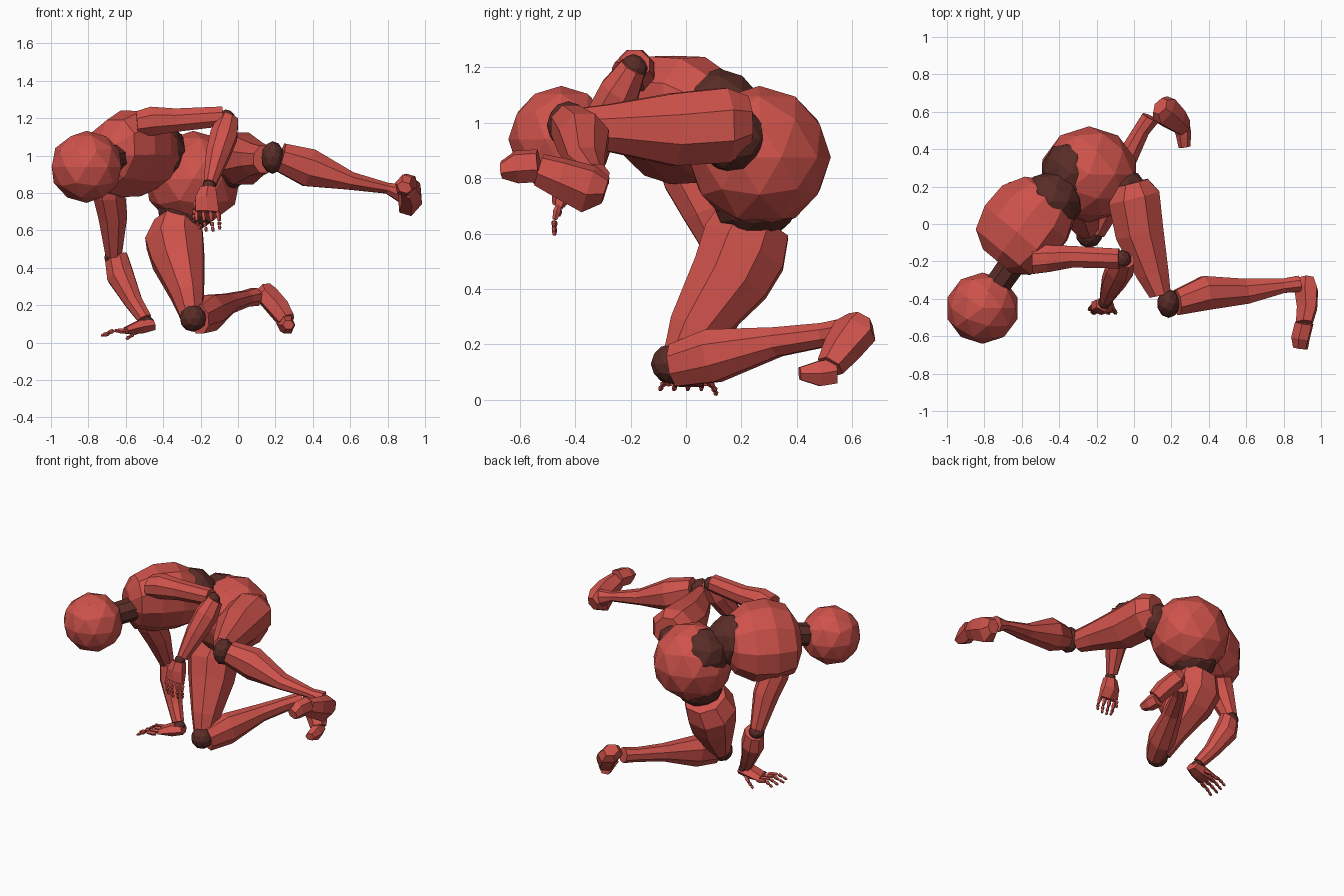
import bpy, bmesh, math
from mathutils import Vector


def material(name, col):
    m = bpy.data.materials.new(name)
    m.diffuse_color = (*col, 1)
    return m


RED = material("red_shell", (0.62, 0.085, 0.07))
DARK = material("dark_joint", (0.1, 0.025, 0.02))


def finish(name, bm, mat):
    bmesh.ops.recalc_face_normals(bm, faces=bm.faces)
    me = bpy.data.meshes.new(name)
    bm.to_mesh(me)
    bm.free()
    me.materials.append(mat)
    ob = bpy.data.objects.new(name, me)
    bpy.context.collection.objects.link(ob)
    return ob


def ball(name, c, r, mat=DARK):
    """Faceted ellipsoid at c with radii r."""
    bm = bmesh.new()
    bmesh.ops.create_icosphere(bm, subdivisions=2, radius=1.03)
    for v in bm.verts:
        v.co = Vector([v.co[i] * r[i] + c[i] for i in range(3)])
    return finish(name, bm, mat)


def loft(name, rings, up=(0, 0, 1), sides=8, mat=RED, bm=None):
    """Rings (x, y, z, radius along up, radius across) joined and capped."""
    own = bm is None
    bm = bm or bmesh.new()
    axis = (Vector(rings[-1][:3]) - Vector(rings[0][:3])).normalized()
    u = Vector(up)
    u = (u - axis * u.dot(axis)).normalized()
    w = axis.cross(u)
    loops = []
    for x, y, z, a, b in rings:
        loops.append([bm.verts.new(Vector((x, y, z))
                      + u * a * math.cos(t) * 1.04 + w * b * math.sin(t) * 1.04)
                      for t in [math.tau * (i + .5) / sides for i in range(sides)]])
    for p, q in zip(loops, loops[1:]):
        for i in range(sides):
            j = (i + 1) % sides
            bm.faces.new((p[i], p[j], q[j], q[i]))
    bm.faces.new(loops[0])
    bm.faces.new(loops[-1])
    return finish(name, bm, mat) if own else None


def fingers(name, chains, r):
    """Jointed fingers: each chain runs knuckle, middle, tip in short links."""
    bm = bmesh.new()
    for a, b, c in chains:
        a, b, c = Vector(a), Vector(b), Vector(c)
        pts = [a, b, b.lerp(c, .5), c]
        for k, (p, q) in enumerate(zip(pts, pts[1:])):
            s = r * (1 - .15 * k)
            q = p.lerp(q, .9)
            loft("", [(*p, s * .7, s * .7), (*p.lerp(q, .4), s, s), (*q, s * .6, s * .6)],
                 up=(.3, .5, .8), sides=5, bm=bm)
    return finish(name, bm, RED)


# Head and neck
ball("head", (-0.81, -0.45, 0.94), (0.19, 0.185, 0.187), RED)
loft("neck", [(-0.76, -0.37, 0.96, .07, .07), (-0.62, -0.17, 1.0, .075, .075)], mat=DARK)

# Torso, turned so the shoulder line tilts upward
loft("chest", [(-0.73, -0.2, 1.0, .11, .09),
               (-0.70, -0.15, 1.0, .22, .16),
               (-0.62, -0.05, 1.01, .26, .20),
               (-0.53, 0.06, 1.01, .25, .20),
               (-0.45, 0.14, 1.0, .18, .165),
               (-0.42, 0.17, 1.0, .11, .11)], up=(.47, -.52, .71), sides=10)
ball("upper_waist", (-0.44, 0.12, 1.02), (.16, .16, .17))
ball("lower_waist", (-0.335, 0.27, 0.955), (.16, .175, .165))
ball("pelvis", (-0.24, 0.265, 0.875), (.255, .25, .25), RED)

# Raised leg
ball("raised_hip_joint", (-0.05, 0.17, 0.94), (.12, .12, .12))
loft("raised_thigh", [(-0.01, 0.22, 1.0, .10, .09),
                      (0.0, 0.14, 0.99, .14, .145),
                      (0.03, -0.05, 0.975, .135, .135),
                      (0.10, -0.27, 0.98, .09, .09),
                      (0.14, -0.38, 0.98, .075, .06)])
ball("raised_knee", (0.185, -0.425, 0.99), (.06, .075, .085))
loft("raised_calf", [(0.23, -0.42, 0.99, .08, .07),
                     (0.38, -0.37, 0.935, .105, .095),
                     (0.60, -0.36, 0.865, .05, .07),
                     (0.80, -0.33, 0.825, .03, .04),
                     (0.88, -0.32, 0.80, .055, .045)])
loft("raised_foot", [(0.925, -0.29, 0.755, .05, .04),
                     (0.92, -0.35, 0.76, .09, .065),
                     (0.925, -0.45, 0.80, .075, .055),
                     (0.91, -0.53, 0.83, .06, .045)], up=(.3, 0, 1), sides=6)
loft("raised_toes", [(0.91, -0.53, 0.845, .06, .05), (0.89, -0.61, 0.84, .06, .05),
                     (0.89, -0.665, 0.83, .03, .04)], up=(.3, 0, 1), sides=6)

# Kneeling leg
ball("kneeling_hip_joint", (-0.28, 0.25, 0.71), (.15, .15, .13))
loft("kneeling_thigh", [(-0.32, 0.25, 0.65, .14, .13),
                        (-0.34, 0.21, 0.55, .165, .16),
                        (-0.32, 0.16, 0.44, .15, .145),
                        (-0.27, 0.03, 0.25, .10, .09),
                        (-0.25, -0.03, 0.14, .06, .06)], up=(0, 1, 0))
ball("kneeling_knee", (-0.24, -0.055, 0.13), (.07, .07, .07))
loft("kneeling_calf", [(-0.21, -0.04, 0.125, .08, .06),
                       (-0.15, 0.10, 0.16, .10, .085),
                       (-0.05, 0.33, 0.21, .055, .06),
                       (0.04, 0.50, 0.235, .045, .045),
                       (0.09, 0.57, 0.245, .05, .05)])
loft("kneeling_foot", [(0.14, 0.63, 0.29, .05, .04),
                       (0.16, 0.61, 0.25, .085, .06),
                       (0.22, 0.56, 0.18, .07, .06),
                       (0.26, 0.52, 0.12, .05, .05)], up=(0, 1, .4), sides=6)
loft("kneeling_toes", [(0.25, 0.54, 0.105, .05, .045), (0.265, 0.48, 0.095, .05, .04),
                       (0.27, 0.41, 0.095, .025, .03)], sides=6)

# Planted arm
loft("planted_upper_arm", [(-0.69, -0.03, 0.90, .09, .09),
                           (-0.69, 0.01, 0.80, .095, .09),
                           (-0.67, 0.07, 0.68, .085, .08),
                           (-0.665, 0.16, 0.47, .05, .045)], up=(0, 1, 0))
ball("planted_elbow", (-0.665, 0.165, 0.455), (.05, .05, .045))
loft("planted_forearm", [(-0.65, 0.17, 0.45, .06, .065),
                         (-0.63, 0.16, 0.36, .07, .075),
                         (-0.56, 0.10, 0.22, .05, .05),
                         (-0.50, 0.05, 0.13, .035, .04)], up=(0, 1, 0))
ball("planted_wrist", (-0.485, 0.045, 0.11), (.035, .04, .03))
loft("planted_palm", [(-0.45, 0.04, 0.095, .03, .045), (-0.52, 0.025, 0.085, .04, .065),
                      (-0.60, 0.01, 0.065, .02, .07)], sides=6)
fingers("planted_fingers",
        [((-0.60, 0.01 + .04 * k, 0.06), (-0.665, -0.01 + .045 * k, 0.065),
          (-0.735 + .012 * abs(k + .5), -0.02 + .05 * k, 0.035)) for k in (-1.5, -.5, .5, 1.5)]
        + [((-0.52, 0.08, 0.07), (-0.56, 0.1, 0.045), (-0.6, 0.11, 0.018))], .014)

# Resting arm, bent over the side
loft("resting_upper_arm", [(-0.54, -0.19, 1.17, .07, .08),
                           (-0.46, -0.185, 1.185, .08, .075),
                           (-0.33, -0.175, 1.19, .065, .06),
                           (-0.08, -0.185, 1.21, .055, .055)])
ball("resting_elbow", (-0.065, -0.19, 1.195), (.05, .05, .05))
loft("resting_forearm", [(-0.05, -0.19, 1.20, .055, .05),
                         (-0.075, -0.24, 1.11, .075, .075),
                         (-0.11, -0.31, 1.0, .065, .065),
                         (-0.15, -0.40, 0.85, .035, .04)], up=(1, 0, 0))
ball("resting_wrist", (-0.155, -0.42, 0.84), (.035, .035, .03))
loft("resting_palm", [(-0.16, -0.425, 0.83, .045, .04), (-0.17, -0.44, 0.77, .065, .045),
                      (-0.165, -0.46, 0.70, .07, .022)], up=(1, 0, 0), sides=6)
fingers("resting_fingers",
        [((-0.165 + .038 * k, -0.46, 0.70), (-0.16 + .04 * k, -0.475, 0.645),
          (-0.15 + .035 * k, -0.475, 0.585 + .012 * abs(k))) for k in (-1.5, -.5, .5, 1.5)]
        + [((-0.22, -0.44, 0.76), (-0.235, -0.45, 0.71), (-0.24, -0.46, 0.66))], .014)
